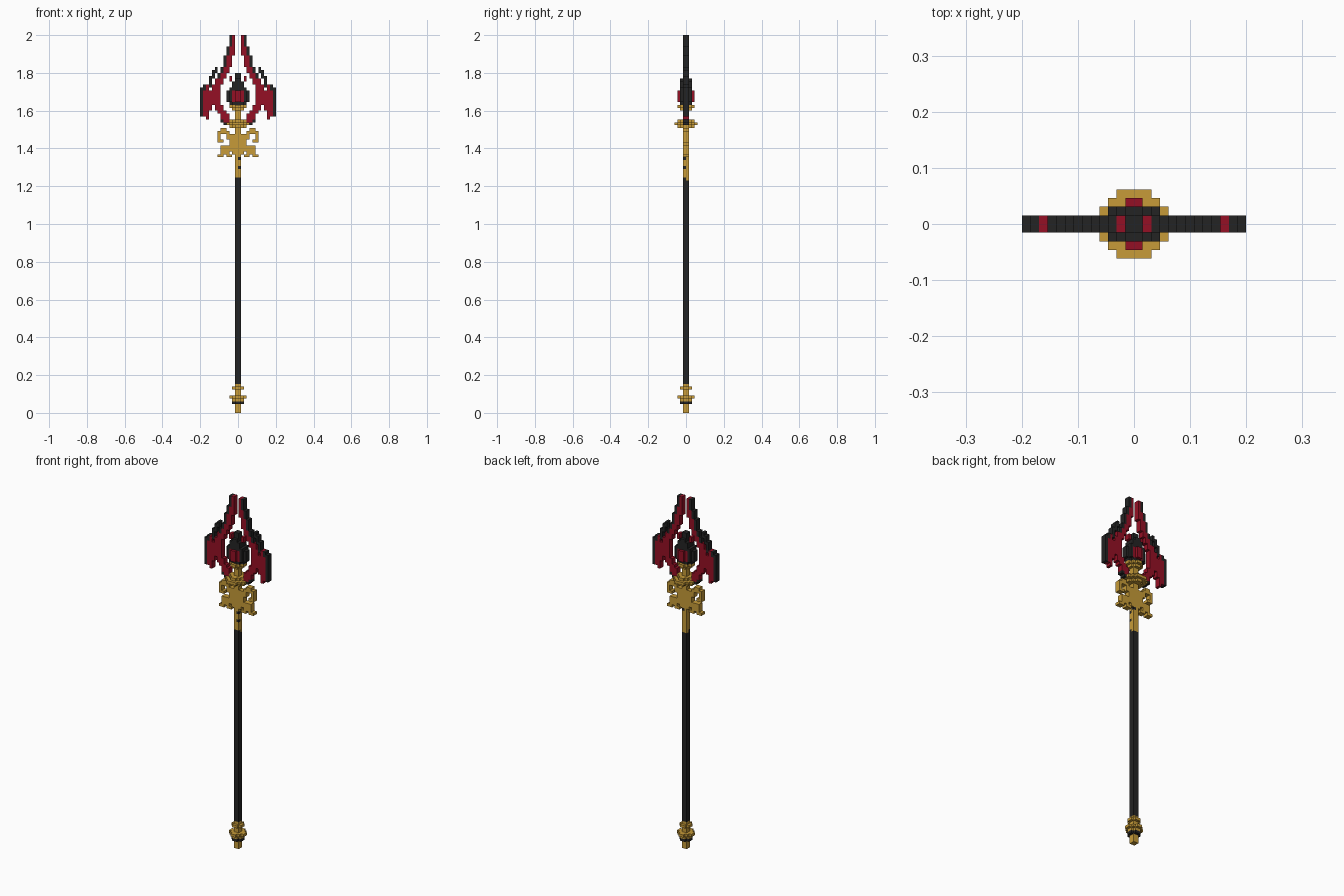
import bpy, bmesh

if "Cube" in bpy.data.objects:
    bpy.data.objects.remove(bpy.data.objects["Cube"])

V = 2 / 130          # one voxel; the staff is 130 voxels tall and 26 wide


def material(name, rgb):
    m = bpy.data.materials.new(name)
    m.diffuse_color = (*rgb, 1)
    m.use_nodes = True
    m.node_tree.nodes["Principled BSDF"].inputs["Base Color"].default_value = m.diffuse_color
    return m


MATS = [material("black", (0.017, 0.017, 0.017)),
        material("crimson", (0.30, 0.005, 0.018)),
        material("gold", (0.57, 0.33, 0.04))]
BLACK, RED, GOLD = 0, 1, 2


def spans(cells, rows, colour, depth=1):
    """Mirrored flat pieces: (lowest row, highest row, inner column, outer column)."""
    for k0, k1, c0, c1 in rows:
        for k in range(k0, k1 + 1):
            for c in range(c0, c1 + 1):
                for j in range(-depth, depth):
                    cells[c, j, k] = cells[-1 - c, j, k] = colour


def disc(cells, k0, k1, steps, colour):
    """Stepped round layer; steps = half sizes (x, y) of the boxes that overlap."""
    for a, b in steps:
        spans(cells, [(k0, k1, 0, a - 1)], colour, b)


def from_top(rows):
    return [(129 - r1, 129 - r0, a, b) for r0, r1, a, b in rows]


SIDES = [((1, 0, 0), [(1, 0, 0), (1, 1, 0), (1, 1, 1), (1, 0, 1)]),
         ((-1, 0, 0), [(0, 0, 0), (0, 0, 1), (0, 1, 1), (0, 1, 0)]),
         ((0, 1, 0), [(0, 1, 0), (0, 1, 1), (1, 1, 1), (1, 1, 0)]),
         ((0, -1, 0), [(0, 0, 0), (1, 0, 0), (1, 0, 1), (0, 0, 1)]),
         ((0, 0, 1), [(0, 0, 1), (1, 0, 1), (1, 1, 1), (0, 1, 1)]),
         ((0, 0, -1), [(0, 0, 0), (0, 1, 0), (1, 1, 0), (1, 0, 0)])]


def build(name, cells):
    """Skin a set of voxels with only its outer faces."""
    bm = bmesh.new()
    verts = {}
    for (x, y, z), colour in cells.items():
        for (dx, dy, dz), corners in SIDES:
            if (x + dx, y + dy, z + dz) in cells:
                continue
            quad = []
            for a, b, c in corners:
                p = (x + a, y + b, z + c)
                if p not in verts:
                    verts[p] = bm.verts.new([n * V for n in p])
                quad.append(verts[p])
            bm.faces.new(quad).material_index = colour
    me = bpy.data.meshes.new(name)
    bm.to_mesh(me)
    bm.free()
    for m in MATS:
        me.materials.append(m)
    bpy.context.collection.objects.link(bpy.data.objects.new(name, me))


ROUND2 = [(2, 1), (1, 2)]
ROUND3 = [(3, 1), (2, 2), (1, 3)]
ROUND4 = [(4, 2), (3, 3), (2, 4)]

# Pommel: gold foot with two stepped rings
pommel = {}
disc(pommel, 0, 9, [(1, 1)], GOLD)
disc(pommel, 3, 3, ROUND2, BLACK)
disc(pommel, 4, 4, ROUND2, GOLD)
disc(pommel, 5, 5, ROUND3, GOLD)
disc(pommel, 8, 8, ROUND2, GOLD)
build("pommel", pommel)

# Shaft
shaft = {}
disc(shaft, 10, 79, [(1, 1)], BLACK)
build("shaft", shaft)

# Gold sleeve, with scrolls on both sides and a few dark flecks
sleeve = {}
disc(sleeve, 80, 97, [(1, 1)], GOLD)
for cell in [(0, -1, 84), (0, -1, 80), (-1, -1, 80), (0, -1, 87), (0, 0, 88)]:
    sleeve[cell] = BLACK
spans(sleeve, from_top([
    (32, 32, 4, 5), (33, 33, 5, 6), (34, 35, 6, 6), (36, 36, 5, 6),
    (34, 34, 1, 3), (35, 35, 1, 3), (33, 33, 3, 4), (36, 37, 1, 2),
    (38, 38, 1, 3), (39, 39, 1, 4), (38, 38, 4, 5), (39, 40, 5, 5),
    (40, 40, 1, 1), (40, 40, 3, 4), (41, 41, 5, 6), (41, 41, 2, 3)]), GOLD)
build("sleeve_scrolls", sleeve)

# Collar under the blades and cup below the orb
collar = {}
disc(collar, 98, 98, ROUND3, GOLD)
disc(collar, 99, 99, ROUND4, GOLD)
disc(collar, 100, 100, ROUND3, GOLD)
disc(collar, 101, 105, [(1, 1)], GOLD)
disc(collar, 104, 104, ROUND2, GOLD)
disc(collar, 105, 105, ROUND3, GOLD)
build("collar", collar)

# Orb: black ball with a red gem on front and back, black spike above
orb = {}
disc(orb, 106, 106, [(3, 1), (2, 2)], BLACK)
disc(orb, 107, 110, [(4, 1), (3, 2)], BLACK)
disc(orb, 111, 111, [(3, 2)], BLACK)
disc(orb, 112, 113, [(2, 2)], BLACK)
disc(orb, 114, 116, [(1, 1)], BLACK)
disc(orb, 107, 110, [(1, 3)], RED)
for x, y, z in list(orb):
    if y in (-2, 1) and -2 <= x <= 1 and 107 <= z <= 110:
        orb[x, y, z] = RED
disc(orb, 114, 114, [(1, 2)], BLACK)
build("orb", orb)

# Twin blades: red body, black outer edge
blade = {}
spans(blade, from_top([
    (0, 3, 1, 1), (4, 6, 1, 2), (7, 10, 2, 3), (11, 12, 3, 4), (13, 14, 4, 5),
    (14, 15, 2, 2), (15, 16, 5, 7), (17, 18, 6, 8), (19, 20, 6, 9),
    (17, 18, 10, 10), (19, 19, 10, 11), (20, 23, 6, 11), (24, 25, 5, 7),
    (24, 25, 9, 11), (26, 26, 4, 6), (26, 27, 10, 11), (28, 28, 10, 10),
    (27, 28, 3, 5), (29, 29, 3, 4), (30, 30, 2, 3)]), RED)
spans(blade, from_top([
    (0, 3, 2, 2), (4, 6, 3, 3), (7, 10, 4, 4), (11, 12, 5, 5), (13, 14, 6, 6),
    (11, 12, 7, 7), (12, 14, 8, 8), (14, 17, 9, 9), (17, 18, 11, 11),
    (18, 27, 12, 12), (29, 29, 5, 5), (30, 30, 4, 4)]), BLACK)
build("twin_blades", blade)
